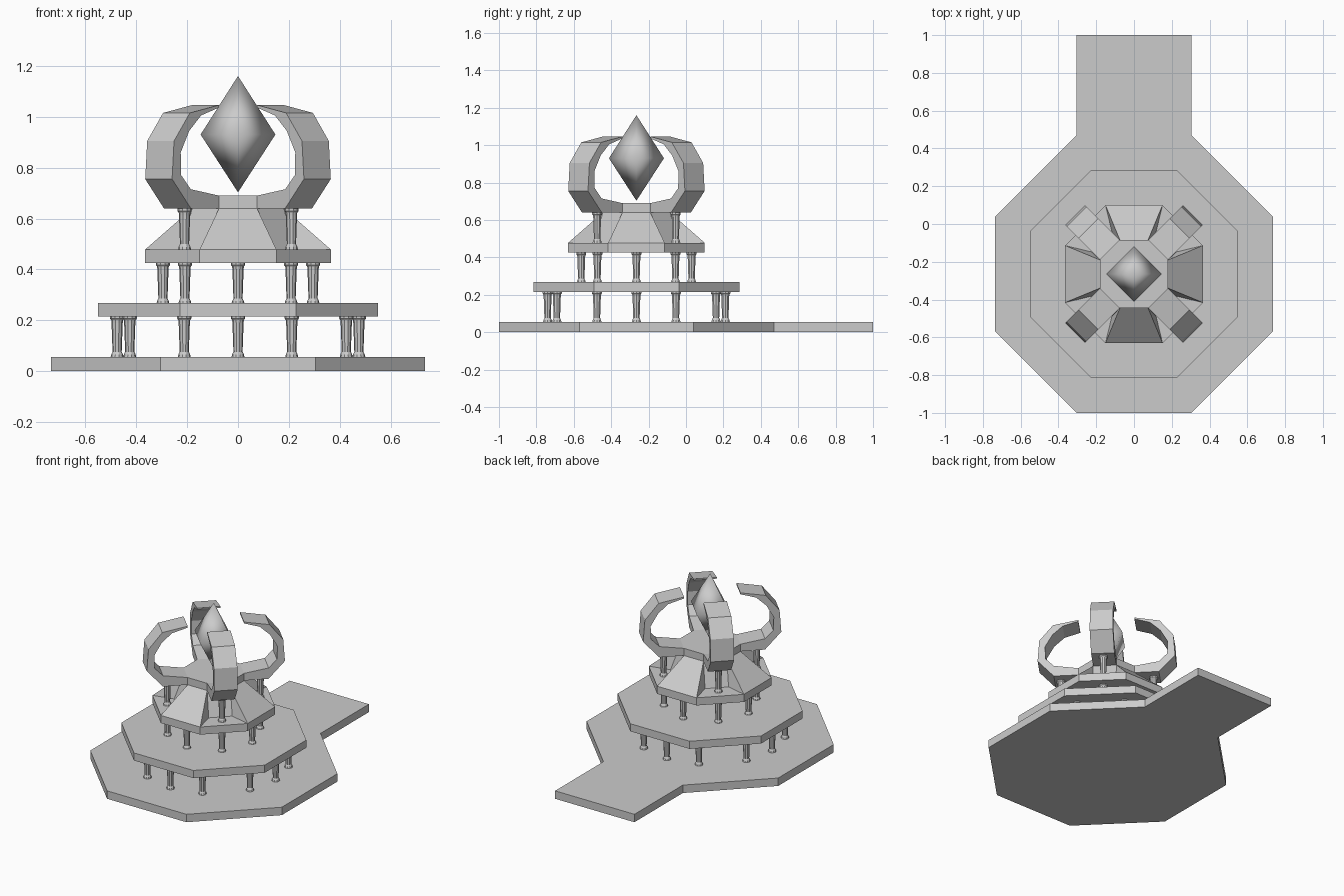
import bpy, bmesh, math
from mathutils import Matrix, Vector

if "Cube" in bpy.data.objects:
    bpy.data.objects.remove(bpy.data.objects["Cube"])

CY = -0.265            # centre of the octagonal tiers along y
T8 = math.tan(math.pi / 8)


def make(name, verts, faces, smooth=False):
    me = bpy.data.meshes.new(name)
    me.from_pydata([tuple(v) for v in verts], [], faces)
    bm = bmesh.new()
    bm.from_mesh(me)
    bmesh.ops.recalc_face_normals(bm, faces=bm.faces)
    bm.to_mesh(me)
    bm.free()
    for p in me.polygons:
        p.use_smooth = smooth
    ob = bpy.data.objects.new(name, me)
    bpy.context.collection.objects.link(ob)
    return ob


def prism(name, outline, z0, z1):
    n = len(outline)
    verts = [(x, y, z) for z in (z0, z1) for x, y in outline]
    faces = [tuple(range(n))[::-1], tuple(range(n, 2 * n))]
    faces += [(i, (i + 1) % n, n + (i + 1) % n, n + i) for i in range(n)]
    return make(name, verts, faces)


def polar(r, t, ang, z):
    """Point at radial distance r and sideways offset t along direction ang."""
    c, s = math.cos(ang), math.sin(ang)
    return (r * c - t * s, CY + r * s + t * c, z)


def octagon(apothem):
    return [polar(apothem, s * apothem * T8, k * math.pi / 4, 0)[:2]
            for k in range(8) for s in (1,)]


# Stepped floors; the lowest has a walkway at the back
h = 0.735 * T8
base = [(-h, -1), (h, -1), (0.735, CY - h), (0.735, CY + h), (h, CY + 0.735),
        (h, 1), (-h, 1), (-h, CY + 0.735), (-0.735, CY + h), (-0.735, CY - h)]
prism("base_floor", base, 0, 0.055)
prism("middle_floor", octagon(0.55), 0.215, 0.268)
prism("upper_floor", octagon(0.365), 0.425, 0.478)
prism("roof_cap", octagon(0.18), 0.64, 0.69)

# Sloped roof with recessed diagonal sides behind the upper columns
verts, faces = [], []
for k in range(4):
    a, d = k * math.pi / 2, k * math.pi / 2 + math.pi / 4
    verts += [polar(0.365, -0.151, a, 0.478), polar(0.365, 0.151, a, 0.478),
              polar(0.24, -0.075, d, 0.478), polar(0.24, 0.075, d, 0.478),
              polar(0.18, -0.0746, a, 0.64), polar(0.18, 0.0746, a, 0.64)]
    o, n = k * 6, ((k + 1) % 4) * 6
    faces += [(o, o + 1, o + 5, o + 4), (o + 1, o + 2, o + 5),
              (o + 2, o + 3, n + 4, o + 5), (o + 3, n, n + 4)]
faces.append(tuple(k * 6 + j for k in range(4) for j in (4, 5)))
make("sloped_roof", verts, faces)

# Four curved claw arms on the diagonals
outer = [(0.18, 0.64), (0.337, 0.64), (0.441, 0.755), (0.43, 0.905),
         (0.342, 1.015), (0.18, 1.046)]
inner = [(0.18, 0.69), (0.337, 0.715), (0.39, 0.77), (0.393, 0.86),
         (0.345, 0.945), (0.28, 1.005), (0.18, 1.036)]
prof = outer + inner[::-1]
n = len(prof)
for k in range(4):
    a = math.pi / 4 + k * math.pi / 2
    verts = [polar(r, t, a, z) for t in (-0.0746, 0.0746) for r, z in prof]
    faces = [tuple(range(n))[::-1], tuple(range(n, 2 * n))]
    faces += [(i, (i + 1) % n, n + (i + 1) % n, n + i) for i in range(n)]
    make(f"claw_arm_{k + 1}", verts, faces)

# Columns with flared ends
SHAFT = [(0.026, 0), (0.023, 0.012), (0.018, 0.022), (0.022, 0.135),
         (0.023, 0.147), (0.028, 0.153), (0.028, 0.163)]
SIDES = 10


def column(name, x, y, z):
    verts = [(x + r * math.cos(2 * math.pi * i / SIDES),
              CY + y + r * math.sin(2 * math.pi * i / SIDES), z + dz - 0.001)
             for r, dz in SHAFT for i in range(SIDES)]
    faces = [(j * SIDES + i, j * SIDES + (i + 1) % SIDES,
              (j + 1) * SIDES + (i + 1) % SIDES, (j + 1) * SIDES + i)
             for j in range(len(SHAFT) - 1) for i in range(SIDES)]
    top = (len(SHAFT) - 1) * SIDES
    faces += [tuple(range(SIDES))[::-1], tuple(range(top, top + SIDES))]
    make(name, verts, faces)


def ring(name, radius, degrees, z):
    for i, deg in enumerate(degrees):
        a = math.radians(deg)
        column(f"{name}_{i + 1}", radius * math.cos(a), radius * math.sin(a), z)


ring("lower_column", 0.475,
     [q + d for q in (0, 90, 180, 270) for d in (0, 26.4, 63.6)], 0.055)
ring("middle_column", 0.295, range(0, 360, 45), 0.265)
ring("upper_column", 0.297, range(45, 360, 90), 0.478)

# Floating crystal, smooth shaded
verts = [polar(0.147, 0, k * math.pi / 2, 0.93) for k in range(4)]
verts += [(0, CY, 1.16), (0, CY, 0.703)]
faces = [(k, (k + 1) % 4, 4) for k in range(4)]
faces += [((k + 1) % 4, k, 5) for k in range(4)]
make("floating_crystal", verts, faces, smooth=True)
